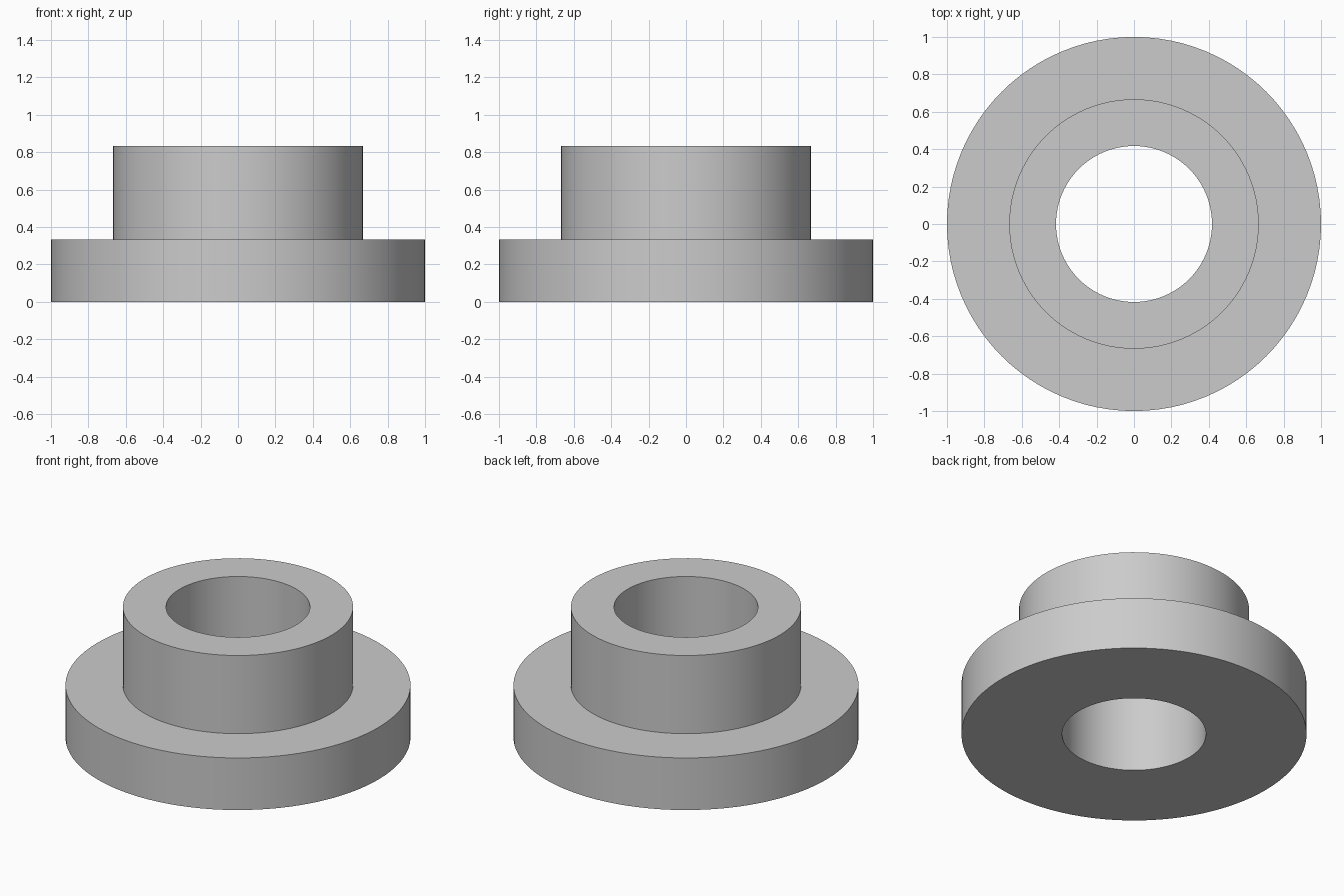
import bpy
import bmesh
import math

cube = bpy.data.objects.get("Cube")
if cube:
    bpy.data.objects.remove(cube, do_unlink=True)

SEGMENTS = 96
FLANGE_R, HUB_R, BORE_R = 1.0, 0.667, 0.417
FLANGE_H, TOTAL_H = 0.333, 0.833

# Plain grey material
grey = bpy.data.materials.new("light grey")
grey.use_nodes = True
colour = (0.6, 0.6, 0.6, 1.0)
grey.diffuse_color = colour
grey.node_tree.nodes["Principled BSDF"].inputs["Base Color"].default_value = colour

# Closed half-section of the flanged bushing: (radius, height)
profile = [
    (BORE_R, 0), (FLANGE_R, 0), (FLANGE_R, FLANGE_H),
    (HUB_R, FLANGE_H), (HUB_R, TOTAL_H), (BORE_R, TOTAL_H),
]

# Revolve the section about the vertical axis
bm = bmesh.new()
verts = [bm.verts.new((r, 0, z)) for r, z in profile]
edges = [bm.edges.new((a, b)) for a, b in zip(verts, verts[1:] + verts[:1])]
bmesh.ops.spin(bm, geom=verts + edges, cent=(0, 0, 0), axis=(0, 0, 1),
               angle=math.tau, steps=SEGMENTS, use_merge=False)
bmesh.ops.remove_doubles(bm, verts=bm.verts, dist=0.0001)
bmesh.ops.recalc_face_normals(bm, faces=bm.faces)

mesh = bpy.data.meshes.new("flanged_bushing")
bm.to_mesh(mesh)
bm.free()
mesh.materials.append(grey)
bushing = bpy.data.objects.new("flanged_bushing", mesh)
bpy.context.collection.objects.link(bushing)

# Smooth round walls, crisp rims
bpy.ops.object.select_all(action="DESELECT")
bushing.select_set(True)
bpy.context.view_layer.objects.active = bushing
bpy.ops.object.shade_smooth_by_angle(angle=math.radians(30))
